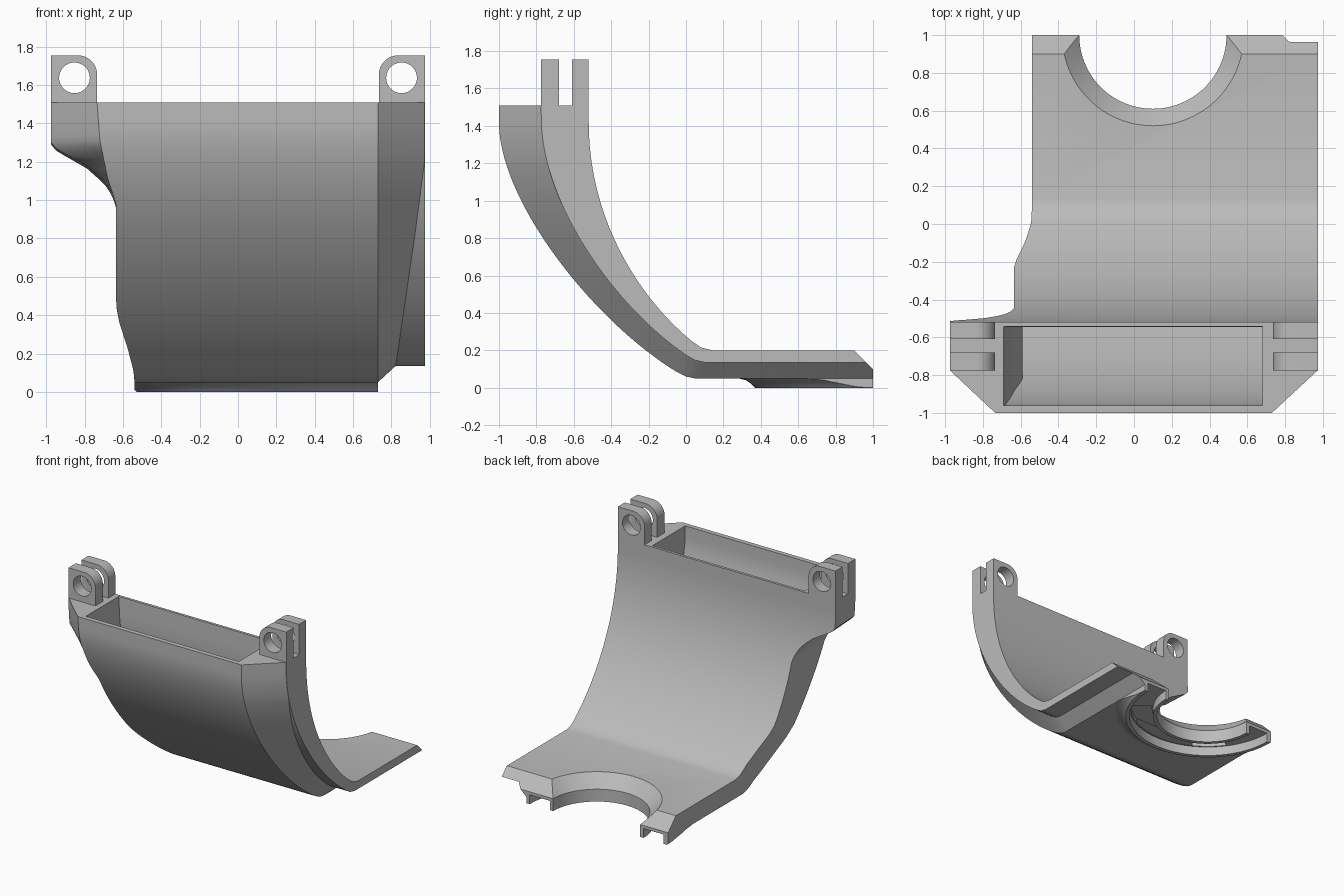
import bpy, bmesh, math
from mathutils import Vector
from mathutils.geometry import interpolate_bezier

if "Cube" in bpy.data.objects:
    bpy.data.objects.remove(bpy.data.objects["Cube"])

grey = bpy.data.materials.new("plain_grey")
grey.use_nodes = True
GREY = (0.5, 0.5, 0.5, 1)
grey.diffuse_color = GREY
for node in grey.node_tree.nodes:
    if node.type == 'BSDF_PRINCIPLED':
        node.inputs["Base Color"].default_value = GREY


def loft(name, sections, closed=False, planes=()):
    """Skin a row of equal loops; cap or close it, then trim it by planes."""
    bm = bmesh.new()
    rings = [[bm.verts.new(p) for p in s] for s in sections]
    n = len(rings[0])
    pairs = list(zip(rings, rings[1:]))
    if closed:
        pairs.append((rings[-1], rings[0]))
    else:
        bm.faces.new(rings[0])
        bm.faces.new(rings[-1])
    for a, b in pairs:
        for i in range(n):
            j = (i + 1) % n
            bm.faces.new((a[i], a[j], b[j], b[i]))
    for co, no in planes:
        bmesh.ops.bisect_plane(bm, geom=bm.verts[:] + bm.edges[:] + bm.faces[:],
                               plane_co=co, plane_no=no, clear_outer=True)
        bmesh.ops.holes_fill(bm, edges=[e for e in bm.edges if e.is_boundary], sides=0)
    bmesh.ops.recalc_face_normals(bm, faces=bm.faces[:])
    mesh = bpy.data.meshes.new(name)
    bm.to_mesh(mesh)
    bm.free()
    mesh.materials.append(grey)
    ob = bpy.data.objects.new(name, mesh)
    bpy.context.collection.objects.link(ob)
    return ob


def boolean(ob, tool, operation):
    """Apply a boolean and remove the tool object."""
    tool.hide_render = True
    mod = ob.modifiers.new("cut", 'BOOLEAN')
    mod.operation, mod.solver, mod.object = operation, 'EXACT', tool
    deps = bpy.context.evaluated_depsgraph_get()
    mesh = bpy.data.meshes.new_from_object(ob.evaluated_get(deps))
    ob.modifiers.clear()
    ob.data = mesh
    bpy.data.objects.remove(tool)


def smooth(ob):
    bpy.ops.object.select_all(action='DESELECT')
    ob.select_set(True)
    bpy.context.view_layer.objects.active = ob
    bpy.ops.object.shade_smooth_by_angle(angle=math.radians(25))


def mix(a, b, t):
    return a + (b - a) * t


def along(keys, v):
    """Piecewise linear lookup, keys sorted from high to low."""
    if v >= keys[0][0]:
        return keys[0][1]
    for (a, x), (b, y) in zip(keys, keys[1:]):
        if v >= b:
            return mix(x, y, (a - v) / (a - b))
    return keys[-1][1]


def curve(points):
    return interpolate_bezier(*[Vector(p) for p in points], 48)


# Side profile: outer (front, underside) and inner (back, upper) lines as (y, z)
TOP, SIDE = 1.51, 0.975
outer = [Vector((-1, TOP))] + curve([(-1, 1.42), (-1, 1), (-.5, .36), (-.05, .085)])
inner = [Vector((-.52, TOP))] + curve([(-.52, 1.42), (-.52, .9), (-.25, .48), (.03, .25)])
outer += [Vector(p) for p in ((0, .06), (.05, .05), (1.2, .05))]
inner += [Vector(p) for p in ((.08, .215), (.14, .2), (1.2, .2))]

# Edge outlines by height: notched edge, its front chamfer, and the flange
NOTCH = [(1.3, -SIDE), (1.27, -.95), (1.23, -.88), (1.18, -.79), (1.1, -.7), (1.04, -.66),
         (.97, -.635), (.49, -.635), (.42, -.62), (.3, -.575), (.2, -.545), (.14, -.54)]
CHAMFER = [(TOP, -.735), (1.3, -.72), (1.1, -.68), (.97, -.635)]
FLANGE = [(1.2, SIDE - .002), (.8, .92), (.12, .82)]


def edge_xs(mz):
    left = along(NOTCH, mz)
    return left, max(left, along(CHAMFER, mz))


body_rings, duct_rings = [], []
for k, (o, i) in enumerate(zip(outer, inner)):
    u = k / (len(outer) - 1)
    depth = mix(.47, .57, u)
    mid = o.lerp(i, depth)
    left, left_front = edge_xs(mid.y)
    section = [(left_front, 0), (.73, 0), (along(FLANGE, mid.y), depth),
               (SIDE, depth), (SIDE, 1), (left, 1), (left, depth)]
    body_rings.append([Vector((x, *o.lerp(i, f))) for x, f in section])

    # Air passage follows the same path inside the walls
    lo, hi = o.lerp(i, mix(.08, .2, u)), o.lerp(i, mix(.955, .8, u))
    if k == len(outer) - 1:
        lo.x = hi.x = .48
    x0, x1 = max(-.69, left_front + .045), .68
    ring = [Vector((x0, *lo)), Vector((x1, *lo)), Vector((x1, *hi)), Vector((x0, *hi))]
    if k == 0:
        duct_rings.append([p + Vector((0, 0, .1)) for p in ring])
    duct_rings.append(ring)

# Curved body with a sloped end
body = loft("curved_body", body_rings, planes=[((0, .9, .2), (0, 1, 1)), ((0, 1, 0), (0, 1, 0))])

# Half-round outlet below the flat end
CX, CY = .1, 1


def swept(name, profile, start, end, count, **options):
    sections = []
    for k in range(count):
        a = mix(start, end, k / (count - 1))
        sections.append([Vector((CX + r * math.cos(a), CY + r * math.sin(a), z)) for r, z in profile])
    return loft(name, sections, **options)


outlet = swept("outlet_ring", [(.36, .08), (.36, 0), (.63, 0), (.65, .02), (.68, .04), (.73, .053), (.73, .08)],
               math.pi, 2 * math.pi, 49,
               planes=[((-.54, 0, 0), (-1, 0, 0)), ((.73, 0, 0), (1, 0, 0))])
boolean(body, outlet, 'UNION')

# Air passage
boolean(body, loft("duct_cutter", duct_rings), 'DIFFERENCE')

# Outlet groove, open below and at both ends
groove = swept("groove_cutter", [(.42, .075), (.42, -.2), (.6, -.2), (.6, .075)],
               math.pi - .3, 2 * math.pi + .3, 61)
boolean(body, groove, 'DIFFERENCE')
slot = swept("outlet_slot_cutter", [(.43, .11), (.43, .05), (.59, .05), (.59, .11)],
             math.pi * 1.2, math.pi * 1.8, 33)
boolean(body, slot, 'DIFFERENCE')

# Half-round notch with a bevelled upper rim
circle = [2 * math.pi * k / 96 for k in range(96)]
notch = loft("notch_cutter", [[Vector((CX + r * math.cos(a), CY + r * math.sin(a), z)) for a in circle]
                              for r, z in ((.39, -.3), (.39, .1), (.48, .2), (.58, .3))])
boolean(body, notch, 'DIFFERENCE')
smooth(body)

# Paired hinge lugs at both upper corners
LUG_TOP, INNER_X, ROUND = 1.755, .735, .1
lug_shape = [(SIDE, TOP), (SIDE, LUG_TOP)]
for k in range(13):
    a = math.pi / 2 * (1 + k / 12)
    lug_shape.append((INNER_X + ROUND + ROUND * math.cos(a), LUG_TOP - ROUND + ROUND * math.sin(a)))
lug_shape.append((INNER_X, TOP))

for side, sx in (("left", 1), ("right", -1)):
    for place, y0, y1 in (("front", -.775, -.68), ("back", -.61, -.52)):
        lug = loft(f"{side}_{place}_hinge_lug",
                   [[Vector((sx * x, y, z)) for x, z in lug_shape] for y in (y0, y1)])
        hole = loft("hole_cutter", [[Vector((sx * .853 + .08 * math.cos(a), y, 1.638 + .08 * math.sin(a)))
                                     for a in circle[::2]] for y in (y0 - .02, y1 + .02)])
        boolean(lug, hole, 'DIFFERENCE')
        smooth(lug)
